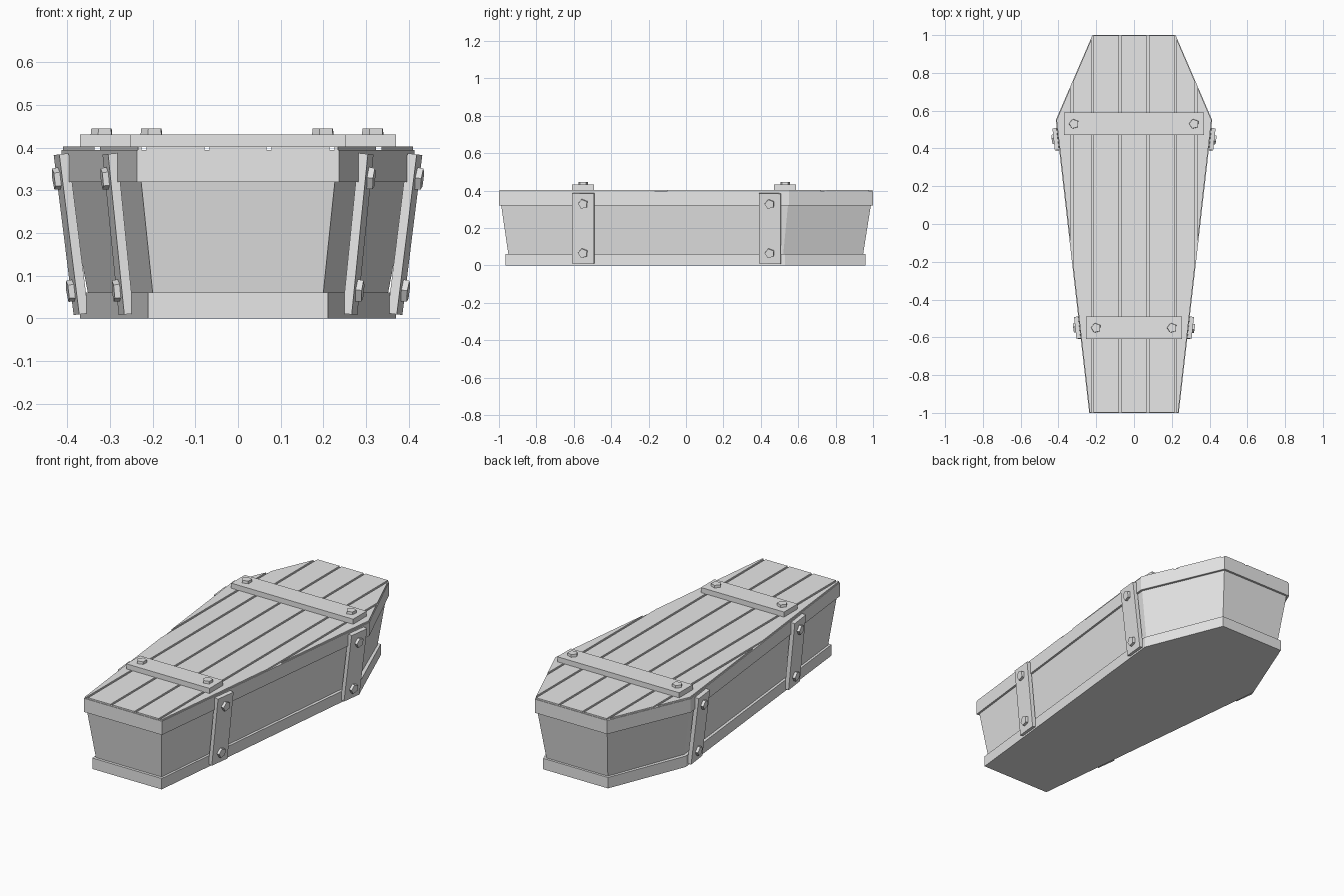
import bpy
import bmesh
import math
from mathutils import Matrix, Vector

default_cube = bpy.data.objects.get("Cube")
if default_cube:
    bpy.data.objects.remove(default_cube, do_unlink=True)

grey = bpy.data.materials.new("plain_grey")
grey.use_nodes = True
grey.diffuse_color = (0.8, 0.8, 0.8, 1)
grey.node_tree.nodes["Principled BSDF"].inputs["Base Color"].default_value = (0.8, 0.8, 0.8, 1)


def finish(bm, name):
    bmesh.ops.recalc_face_normals(bm, faces=bm.faces)
    mesh = bpy.data.meshes.new(name)
    bm.to_mesh(mesh)
    bm.free()
    mesh.materials.append(grey)
    obj = bpy.data.objects.new(name, mesh)
    bpy.context.collection.objects.link(obj)
    return obj


def outline(foot, shoulder, head):
    """Six-sided plan from (half width, y) at the foot, shoulder and head."""
    half = [foot, shoulder, head]
    return half + [(-x, y) for x, y in reversed(half)]


def loft(low, z0, high, z1):
    bm = bmesh.new()
    a = [bm.verts.new((x, y, z0)) for x, y in low]
    b = [bm.verts.new((x, y, z1)) for x, y in high]
    bm.faces.new(a)
    bm.faces.new(b)
    for i in range(len(a)):
        j = (i + 1) % len(a)
        bm.faces.new((a[i], a[j], b[j], b[i]))
    return bm


def box(name, size, frame):
    bm = bmesh.new()
    bmesh.ops.create_cube(bm, size=1, matrix=frame @ Matrix.Diagonal((*size, 1)))
    return finish(bm, name)


def bolt(name, frame):
    bm = bmesh.new()
    bmesh.ops.create_cone(bm, cap_ends=True, segments=5, radius1=0.028, radius2=0.026,
                          depth=0.02, matrix=frame @ Matrix.Rotation(math.radians(15), 4, "Z"))
    return finish(bm, name)


# Flared box with a vertical rim at top and bottom
rim_plan = outline((0.237, -1), (0.414, 0.55), (0.22, 1))
base_plan = outline((0.211, -0.965), (0.37, 0.53), (0.197, 0.96))
finish(loft(base_plan, 0, base_plan, 0.06), "bottom_rim")
finish(loft(rim_plan, 0.32, rim_plan, 0.395), "top_rim")
body_low = outline((0.2, -0.95), (0.352, 0.52), (0.187, 0.947))
body_high = outline((0.227, -0.988), (0.402, 0.545), (0.212, 0.988))
finish(loft(body_low, 0.06, body_high, 0.32), "body")

# Lid planks, each sliced from the lid outline with gaps between
lid_plan = outline((0.234, -0.997), (0.41, 0.55), (0.218, 0.997))
seams = [-0.5, -0.33, -0.22, -0.073, 0.073, 0.22, 0.33, 0.5]
for i, (left, right) in enumerate(zip(seams, seams[1:])):
    bm = loft(lid_plan, 0.39, lid_plan, 0.403)
    for x, side in ((left + 0.006, -1), (right - 0.006, 1)):
        cut = bmesh.ops.bisect_plane(bm, geom=bm.verts[:] + bm.edges[:] + bm.faces[:],
                                     plane_co=(x, 0, 0), plane_no=(side, 0, 0), clear_outer=True)
        edges = [e for e in cut["geom_cut"] if isinstance(e, bmesh.types.BMEdge)]
        if edges:
            bmesh.ops.holes_fill(bm, edges=edges)
    finish(bm, f"lid_plank_{i + 1}")

# Cross bars on the lid with a bolt at each end
for name, y, half, bolt_x in (("head", 0.53, 0.371, 0.318), ("foot", -0.55, 0.253, 0.201)):
    box(f"{name}_cross_bar", (half * 2, 0.118, 0.03), Matrix.Translation((0, y, 0.416)))
    for side, label in ((1, "left"), (-1, "right")):
        bolt(f"{name}_bar_bolt_{label}", Matrix.Translation((side * bolt_x, y, 0.435)))


def wall_x(plan, y):
    (x0, y0), (x1, y1) = plan[:2]
    return x0 + (x1 - x0) * (y - y0) / (y1 - y0)


# Leaning straps resting against both rims
for name, y in (("head", 0.45), ("foot", -0.548)):
    for side, label in ((1, "left"), (-1, "right")):
        low = Vector((side * wall_x(base_plan, y), y, 0.03))
        high = Vector((side * wall_x(rim_plan, y), y, 0.36))
        up = (high - low).normalized()
        along = Vector((side * (rim_plan[1][0] - rim_plan[0][0]), 1.55, 0))
        out = along.cross(up).normalized() * side
        along = up.cross(out)
        axes = Matrix((along, up, out)).transposed().to_4x4()
        centre = low.lerp(high, 0.51) + out * 0.009
        box(f"{name}_strap_{label}", (0.117, 0.378, 0.022),
            Matrix.Translation(centre) @ axes)
        for level, z in (("upper", 0.33), ("lower", 0.067)):
            spot = low.lerp(high, (z - 0.03) / 0.33) + out * 0.024
            bolt(f"{name}_strap_bolt_{level}_{label}", Matrix.Translation(spot) @ axes)
